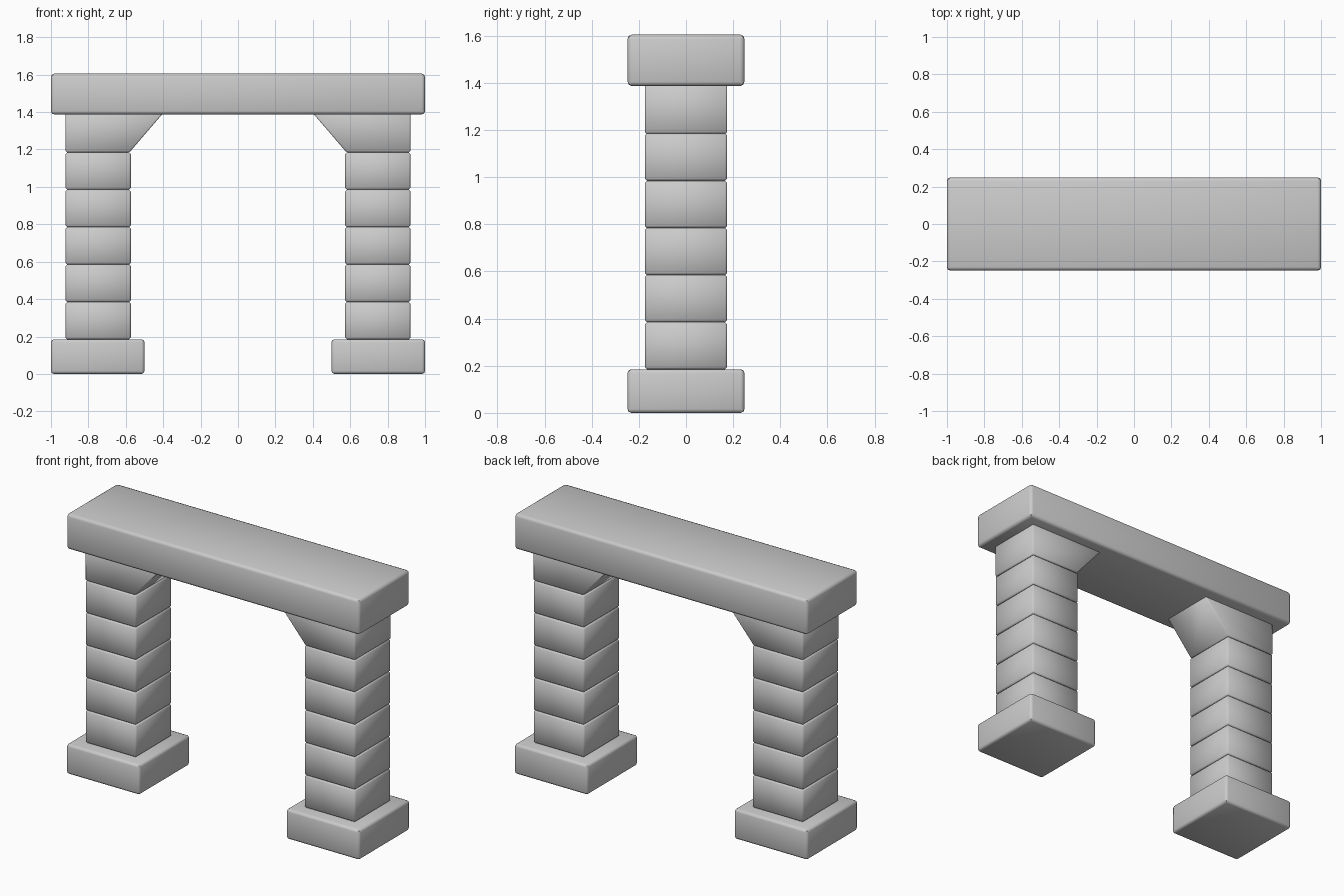
import bpy, bmesh

if "Cube" in bpy.data.objects:
    bpy.data.objects.remove(bpy.data.objects["Cube"])

stone = bpy.data.materials.new("grey_stone")
stone.diffuse_color = (0.6, 0.6, 0.6, 1)
stone.use_nodes = True
stone.node_tree.nodes["Principled BSDF"].inputs["Base Color"].default_value = stone.diffuse_color


def extruded_block(name, profile, half_depth, bevel, segments):
    """Extrude an x/z profile along y and round its edges."""
    bm = bmesh.new()
    face = bm.faces.new([bm.verts.new((x, -half_depth, z)) for x, z in profile])
    ext = bmesh.ops.extrude_face_region(bm, geom=[face])
    verts = [v for v in ext["geom"] if isinstance(v, bmesh.types.BMVert)]
    bmesh.ops.translate(bm, verts=verts, vec=(0, 2 * half_depth, 0))
    bmesh.ops.recalc_face_normals(bm, faces=bm.faces)
    bmesh.ops.bevel(bm, geom=bm.edges[:], offset=bevel, segments=segments,
                    profile=0.5, affect='EDGES')
    mesh = bpy.data.meshes.new(name)
    bm.to_mesh(mesh)
    bm.free()
    mesh.materials.append(stone)
    obj = bpy.data.objects.new(name, mesh)
    bpy.context.collection.objects.link(obj)
    bpy.ops.object.select_all(action='DESELECT')
    obj.select_set(True)
    bpy.context.view_layer.objects.active = obj
    bpy.ops.object.shade_smooth_by_angle(angle=0.8)
    return obj


def rect(x0, x1, z0, z1):
    return [(x0, z0), (x1, z0), (x1, z1), (x0, z1)]


BASE_TOP, COURSE, LINTEL_BOTTOM, TOP = 0.185, 0.2, 1.387, 1.605

# Lintel across both pillars
extruded_block("lintel", rect(-1, 1, LINTEL_BOTTOM, TOP), 0.248, 0.018, 2)

for side, s in (("left", -1), ("right", 1)):
    # Footing
    extruded_block(side + "_base", rect(s * 1.0, s * 0.5, 0, BASE_TOP), 0.248, 0.016, 2)
    # Stacked pillar blocks
    for i in range(5):
        z = BASE_TOP + i * COURSE
        extruded_block(f"{side}_pillar_block_{i + 1}",
                       rect(s * 0.922, s * 0.573, z, z + COURSE), 0.175, 0.009, 1)
    # Corbel with sloped inner face
    z = BASE_TOP + 5 * COURSE
    extruded_block(side + "_corbel",
                   [(s * 0.922, z), (s * 0.58, z), (s * 0.402, LINTEL_BOTTOM + 0.005),
                    (s * 0.922, LINTEL_BOTTOM + 0.005)], 0.175, 0.007, 1)
